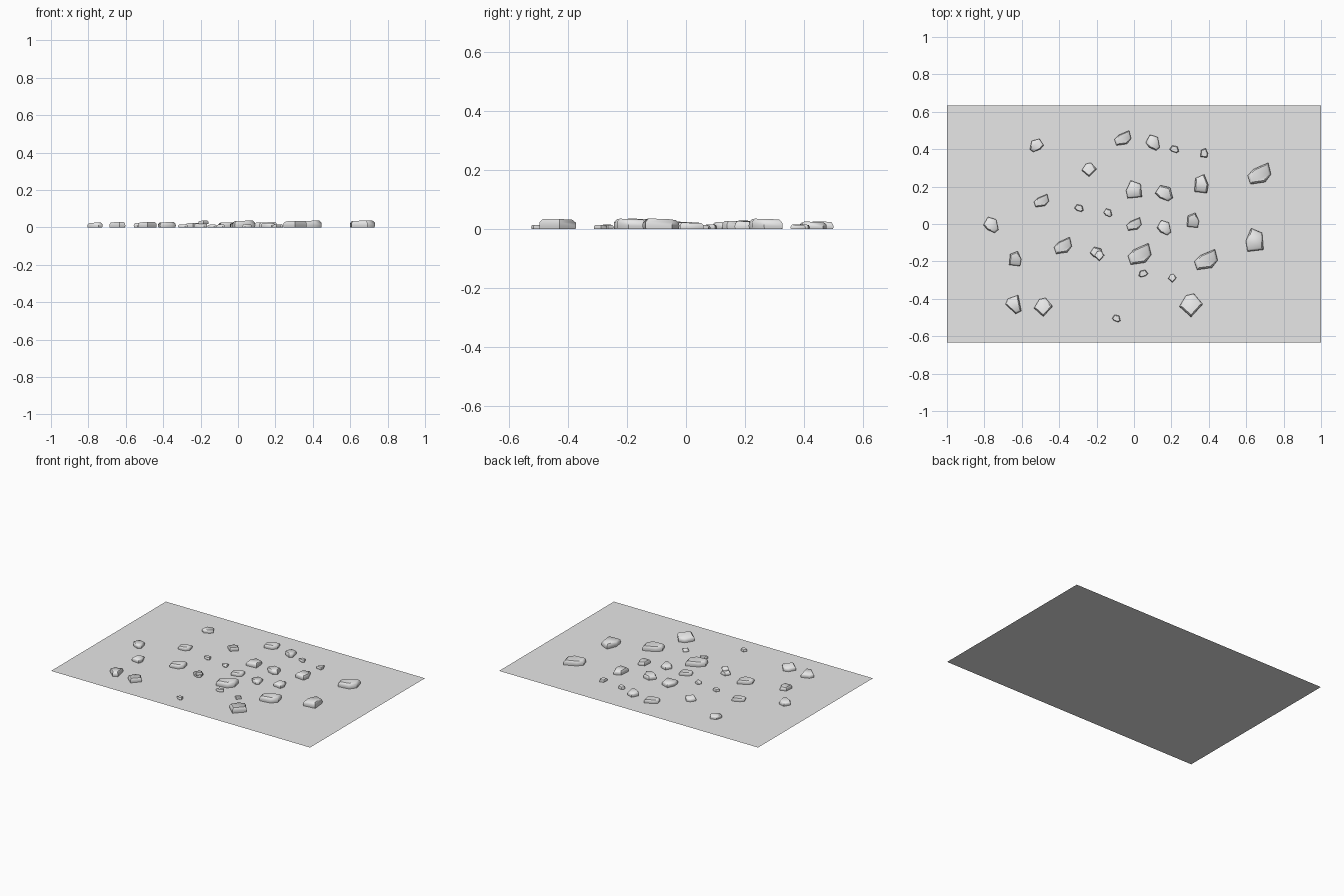
import bpy, bmesh, math

default_cube = bpy.data.objects.get("Cube")
if default_cube:
    bpy.data.objects.remove(default_cube, do_unlink=True)


def make_material(name, color):
    material = bpy.data.materials.new(name)
    material.use_nodes = True
    material.diffuse_color = color
    material.node_tree.nodes["Principled BSDF"].inputs["Base Color"].default_value = color
    return material


grey = make_material("stone grey", (0.8, 0.8, 0.8, 1))


def finish(name, bm):
    """Turn a bmesh into a named object with the shared material."""
    mesh = bpy.data.meshes.new(name)
    bmesh.ops.recalc_face_normals(bm, faces=bm.faces)
    bm.to_mesh(mesh)
    bm.free()
    mesh.materials.append(grey)
    obj = bpy.data.objects.new(name, mesh)
    bpy.context.scene.collection.objects.link(obj)
    return obj


def make_stone(name, outline, x, y, width, depth, base=0.0005):
    """Upright sides, then a soft shoulder running in to a slightly tilted top."""
    height = 0.003 + 0.255 * max(abs(width), abs(depth))
    bm = bmesh.new()
    rings = []
    for scale, level in ((0.97, 0), (1, 0.3), (0.98, 0.66), (0.8, 0.95)):
        ring = []
        for u, v in outline:
            tilt = 0.1 * (u - v) * height if level > 0.5 else 0
            ring.append(bm.verts.new((x + u * width * scale,
                                      y + v * depth * scale,
                                      base + level * height + tilt)))
        rings.append(ring)
    count = len(outline)
    for low, high in zip(rings, rings[1:]):
        for i in range(count):
            j = (i + 1) % count
            bm.faces.new((low[i], low[j], high[j], high[i]))
    bm.faces.new(rings[0][::-1])
    bm.faces.new(rings[-1])
    for face in bm.faces:
        face.smooth = True
    obj = finish(name, bm)
    obj.data.set_sharp_from_angle(angle=math.radians(48))
    return obj


# Ground sheet
bm = bmesh.new()
corners = [(-1, -0.633), (1, -0.633), (1, 0.633), (-1, 0.633)]
bm.faces.new([bm.verts.new((x, y, 0)) for x, y in corners])
finish("ground_sheet", bm)

# Stone outlines, each filling a unit square
wedge = [(-.5, -.1), (-.25, .2), (.38, .5), (.5, -.04), (.25, -.4), (-.38, -.5)]
block = [(-.2, .5), (.42, .3), (.5, -.42), (-.4, -.5), (-.5, -.05)]
shard = [(.3, .5), (.5, -.35), (.15, -.5), (-.5, 0), (-.35, .3)]
pebble = [(-.5, 0), (-.2, .5), (.35, .35), (.5, -.3), (.25, -.5), (-.25, -.3)]
heart = [(-.5, -.05), (-.22, .42), (.12, .5), (.5, .05), (0, -.5)]

# Stones: outline, centre and size in hundredths; a negative size mirrors it
stones = [
    (pebble, -52, 42, -7.5, 7), (wedge, -6, 46, 9, 8),
    (pebble, 10, 43.5, 7.5, 8.5), (pebble, 21.5, 40, 5, 4),
    (block, 37.5, 38, -4, 5), (heart, -24, 29, 8, 7.5),
    (wedge, 67, 27, 12.5, 11.5), (block, 36, 21.5, -7.5, 10),
    (block, 0, 18.5, 8.5, 9.5), (pebble, 16, 16.5, 9.5, 8.5),
    (wedge, -49.5, 12.5, 8, 7), (pebble, -29.5, 8.5, 5, 4),
    (pebble, -14, 6, 4.5, 4.5), (block, 31.5, 2, -6.5, 8),
    (wedge, 0, 0, 8, 7), (pebble, 16, -2, 7.5, 8),
    (pebble, -76.5, -.5, 8, 8.5), (block, 64.5, -8.5, 9.5, 12.5),
    (wedge, -38, -11.5, 9.5, 9), (pebble, -20, -15.5, 7, 6.5),
    (wedge, 3, -16, 12.5, 11.5), (wedge, 38.5, -19, 12.5, 11),
    (block, -63.5, -18.5, -6.5, 8), (pebble, 5, -26.5, -5, 4),
    (heart, 20.5, -29, 4.5, 4.5), (shard, -64.5, -43, 8.5, 10),
    (heart, -48.5, -44.5, 10, 10), (heart, 30.5, -43.5, 12.5, 12.5),
    (pebble, -9.5, -50.5, 4.5, 4),
]
for number, (outline, *values) in enumerate(stones, start=1):
    make_stone(f"stone_{number}", outline, *[v / 100 for v in values])

# Small stone resting on another
make_stone("stacked_stone", heart, -0.185, -0.17, 0.055, 0.055, base=0.019)
